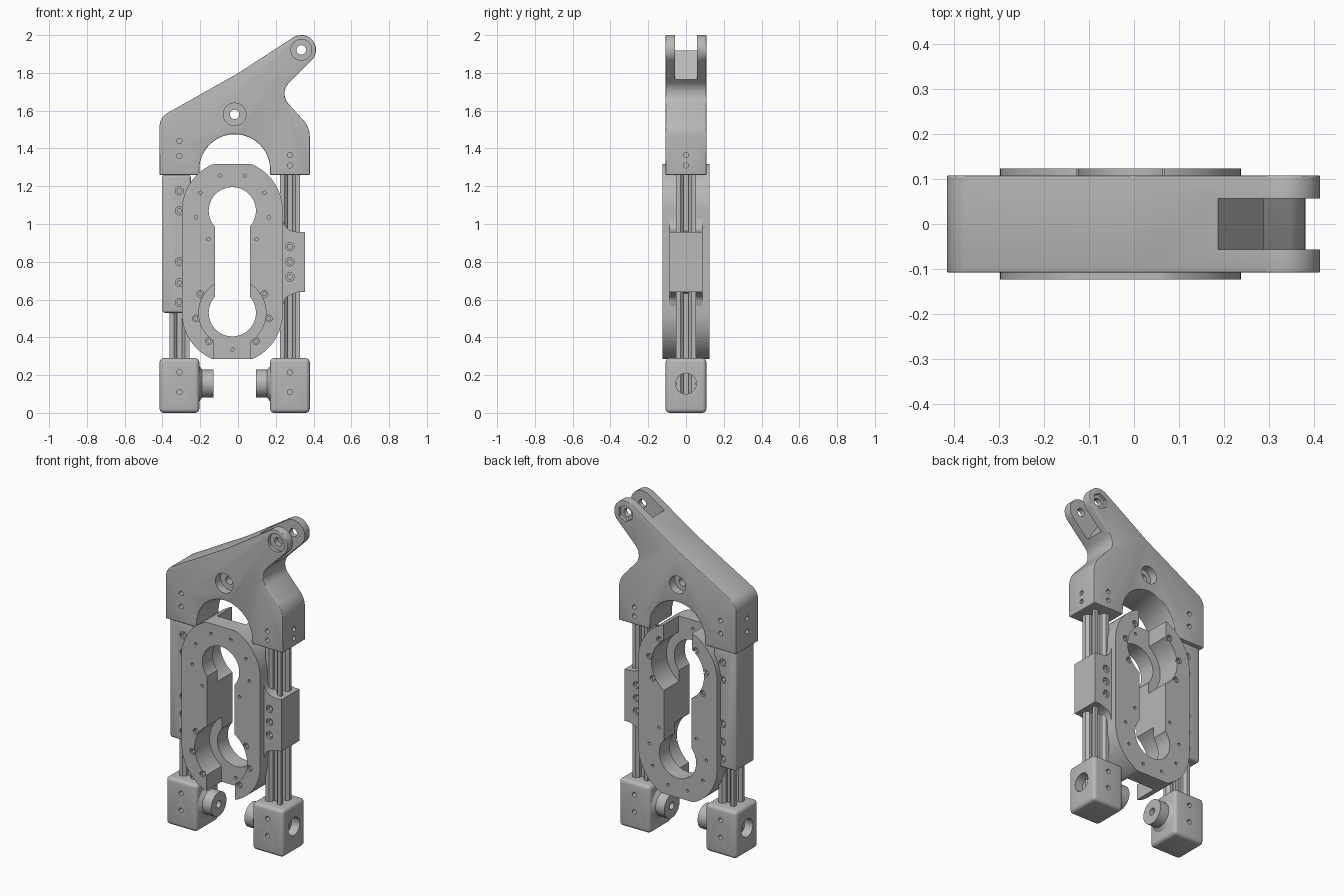
import bpy, bmesh, math
from mathutils import Matrix, Vector

cube = bpy.data.objects.get("Cube")
if cube:
    bpy.data.objects.remove(cube, do_unlink=True)

grey = bpy.data.materials.new("light_grey")
grey.use_nodes = True
grey.diffuse_color = (0.48, 0.48, 0.48, 1)
grey.node_tree.nodes["Principled BSDF"].inputs["Base Color"].default_value = (0.48, 0.48, 0.48, 1)


def to_object(name, bm):
    bmesh.ops.recalc_face_normals(bm, faces=bm.faces)
    mesh = bpy.data.meshes.new(name)
    bm.to_mesh(mesh)
    bm.free()
    mesh.materials.append(grey)
    obj = bpy.data.objects.new(name, mesh)
    bpy.context.collection.objects.link(obj)
    return obj


def activate(obj):
    bpy.ops.object.select_all(action='DESELECT')
    obj.select_set(True)
    bpy.context.view_layer.objects.active = obj


def rounded(corners, steps=12):
    """Outline from (x, z, radius) corners with filleted arcs."""
    out = []
    for i, (x, z, r) in enumerate(corners):
        p = Vector((x, z))
        if r == 0:
            out.append(p)
            continue
        a = (Vector(corners[i - 1][:2]) - p).normalized()
        b = (Vector(corners[(i + 1) % len(corners)][:2]) - p).normalized()
        half = a.angle(b) / 2
        centre = p + (a + b).normalized() * r / math.sin(half)
        start = p + a * r / math.tan(half) - centre
        end = p + b * r / math.tan(half) - centre
        turn = math.atan2(start.x * end.y - start.y * end.x, start.dot(end))
        for k in range(steps + 1):
            out.append(centre + Matrix.Rotation(turn * k / steps, 2) @ start)
    return out


def prism(name, outline, low, high, axis='Y'):
    """Extrude a flat outline along Y (x, z points) or Z (x, y points)."""
    bm = bmesh.new()
    put = (lambda p, t: (p[0], t, p[1])) if axis == 'Y' else (lambda p, t: (p[0], p[1], t))
    face = bm.faces.new([bm.verts.new(put(p, low)) for p in outline])
    move = Vector(put((0, 0), high - low))
    top = bmesh.ops.extrude_face_region(bm, geom=[face])['geom']
    bmesh.ops.translate(bm, vec=move, verts=[v for v in top if isinstance(v, bmesh.types.BMVert)])
    return to_object(name, bm)


def box(name, x0, x1, y0, y1, z0, z1):
    return prism(name, [(x0, z0), (x1, z0), (x1, z1), (x0, z1)], y0, y1)


def rods(name, centres, r, length, axis='Y', segs=24, r2=None):
    """Separate cylinders of one size, joined in one mesh."""
    bm = bmesh.new()
    turn = Matrix.Rotation(math.pi / 2, 4, 'X' if axis == 'Y' else 'Y')
    for c in centres:
        bmesh.ops.create_cone(bm, cap_ends=True, segments=segs, radius1=r, radius2=r2 or r,
                              depth=length, matrix=Matrix.Translation(c) @ turn)
    return to_object(name, bm)


def cut(obj, tool, operation='DIFFERENCE'):
    mod = obj.modifiers.new("cut", 'BOOLEAN')
    mod.operation, mod.solver, mod.object = operation, 'EXACT', tool
    activate(obj)
    bpy.ops.object.modifier_apply(modifier=mod.name)
    bpy.data.objects.remove(tool, do_unlink=True)


def bevel(obj, width, segments=3):
    mod = obj.modifiers.new("bevel", 'BEVEL')
    mod.width, mod.segments, mod.limit_method = width, segments, 'ANGLE'
    mod.angle_limit = math.radians(40)
    activate(obj)
    bpy.ops.object.modifier_apply(modifier=mod.name)


def drill(obj, spots, r, depth, face, sides=(-1, 1), segs=16):
    """Blind holes at (x, z) spots in the front and/or back face."""
    centres = [(x, s * face, z) for x, z in spots for s in sides]
    cut(obj, rods("cutter", centres, r, depth * 2, segs=segs))


LEFT_X, RIGHT_X, HALF = -0.31, 0.275, 0.108
MID = -0.03

# Top bracket with clevis arm and arch
bracket = prism("top_bracket", rounded([
    (-0.415, 1.26, 0), (-0.415, 1.564, 0.08), (0, 1.798, 0.3), (0.351, 2.026, 0.078),
    (0.44, 1.917, 0.078), (0.216, 1.693, 0.08), (0.38, 1.512, 0.13), (0.38, 1.26, 0),
    (0.17, 1.26, 0), (0.17, 1.475, 0.187), (-0.205, 1.475, 0.187), (-0.205, 1.26, 0)]),
    -HALF, HALF)
bevel(bracket, 0.012)
cut(bracket, prism("slot", [(0.12, 2.02), (0.325, 1.707), (0.63, 1.92), (0.42, 2.23)], -0.057, 0.057))
pins = [((0.335, 1.922), 0.055, 0.02), ((-0.018, 1.58), 0.06, 0.05)]
for (x, z), r, deep in pins:
    drill(bracket, [(x, z)], r, deep, HALF, (-1,), 32)
    drill(bracket, [(x, z)], r * 0.9, deep, HALF, (1,), 6 if x > 0 else 32)
    cut(bracket, rods("bore", [(x, 0, z)], 0.025, 0.4))
bolts = [(LEFT_X, 1.36), (LEFT_X, 1.44), (RIGHT_X, 1.31), (RIGHT_X, 1.365)]
drill(bracket, bolts, 0.014, 0.05, HALF)
cut(bracket, rods("side_holes", [(-0.415 if x < 0 else 0.38, 0, z) for x, z in bolts], 0.014, 0.1, 'X', 16))

# Slotted rails, feet and inward bosses
quarter = [(0.052, -0.052), (0.052, -0.03), (0.036, -0.014), (0.02, -0.014),
           (0.02, 0.014), (0.036, 0.014), (0.052, 0.03)]
for side, x, inward in (("right", LEFT_X, 1), ("left", RIGHT_X, -1)):
    section = [Matrix.Rotation(q * math.pi / 2, 2) @ Vector(p) for q in range(4) for p in quarter]
    prism(side + "_rail", [(p.x + x, p.y) for p in section], 0.06, 1.3, 'Z')

    foot = box(side + "_foot", x - 0.105, x + 0.105, -HALF, HALF, 0, 0.29)
    bevel(foot, 0.022, 4)
    cut(foot, rods("socket", [(x - inward * 0.1, 0, 0.155)], 0.055, 0.2, 'X', 32))
    drill(foot, [(x, 0.11), (x, 0.215)], 0.014, 0.04, HALF)

    boss = rods(side + "_boss", [(x + inward * 0.139, 0, 0.155)], 0.074, 0.082, 'X', 40)
    cut(boss, rods("boss_hole", [(x + inward * 0.18, 0, 0.155)], 0.022, 0.1, 'X', 20))
    wide, thin = (0.098, 0.072) if inward > 0 else (0.072, 0.098)
    rods(side + "_boss_collar", [(x + inward * 0.112, 0, 0.155)], wide, 0.02, 'X', 40, thin)

# Long rail housing on one side
housing = box("rail_housing", -0.4, -0.25, -0.09, 0.09, 0.53, 1.26)
bevel(housing, 0.012)
spots = [(LEFT_X, z) for z in (1.175, 1.07, 0.8, 0.69, 0.585)]
drill(housing, spots, 0.022, 0.012, 0.09)
drill(housing, spots, 0.012, 0.035, 0.09)

# Short flared carriage on the other side
carriage = prism("rail_carriage", rounded([
    (0.19, 1.05, 0), (0.232, 1.05, 0), (0.25, 0.97, 0.06), (0.32, 0.957, 0), (0.355, 0.957, 0),
    (0.355, 0.64, 0), (0.32, 0.64, 0), (0.25, 0.615, 0.05), (0.228, 0.53, 0), (0.19, 0.53, 0)], 6),
    -0.088, 0.088)
spots = [(RIGHT_X, z) for z in (0.88, 0.8, 0.72)]
drill(carriage, spots, 0.022, 0.012, 0.088)
drill(carriage, spots, 0.012, 0.035, 0.088)

# Central oval housing with keyhole opening and opposed bearing pockets
FACE = 0.1235
R = 0.267
x0, x1, z0, z1 = MID - R, MID + R, 0.53 - R, 1.07 + R
oval = rounded([(x0, z0, R), (x1, z0, R), (x1, z1, R), (x0, z1, R)], 30)
oval = [(p.x, min(max(p.y, 0.285), 1.318)) for i, p in enumerate(oval) if (p - oval[i - 1]).length > 1e-4]
body = prism("oval_housing", oval, -FACE, FACE)
for z in (0.53, 1.07):
    cut(body, rods("opening", [(MID, 0, z)], 0.125, 0.6, segs=64))
cut(body, box("channel", MID - 0.093, MID + 0.093, -0.3, 0.3, 0.53, 1.07))
for s in (-1, 1):
    def flip(z):
        return z if s < 0 else 1.6 - z
    inner = -s * 0.022
    cut(body, rods("pocket", [(MID, inner + s * 0.2, flip(0.53))], 0.178, 0.4, segs=64))
    lo, hi = sorted((flip(0.2), flip(0.45)))
    ya, yb = sorted((inner, s * 0.4))
    cut(body, box("notch", MID - 0.097, MID + 0.097, ya, yb, lo, hi))
    screws = [(MID + k * dx, flip(z)) for k in (-1, 1) for dx, z in ((0.17, 0.63), (0.193, 0.5), (0.125, 0.38))]
    drill(body, screws, 0.018, 0.012, FACE, (s,))
    drill(body, screws, 0.01, 0.03, FACE, (s,))
    pilots = [(MID + k * dx, flip(z)) for k in (-1, 1)
              for dx, z in ((0.193, 1.035), (0.17, 1.165), (0.067, 1.255), (0.127, 0.92))]
    drill(body, pilots, 0.009, 0.03, FACE, (s,), 12)
    drill(body, [(MID, flip(0.335))], 0.009, 0.03, 0.022, (-s,), 12)

# Smooth round surfaces, keep edges crisp
for obj in [o for o in bpy.context.scene.objects if o.type == 'MESH' and grey.name in o.data.materials]:
    activate(obj)
    bpy.ops.object.shade_smooth_by_angle(angle=math.radians(30))
